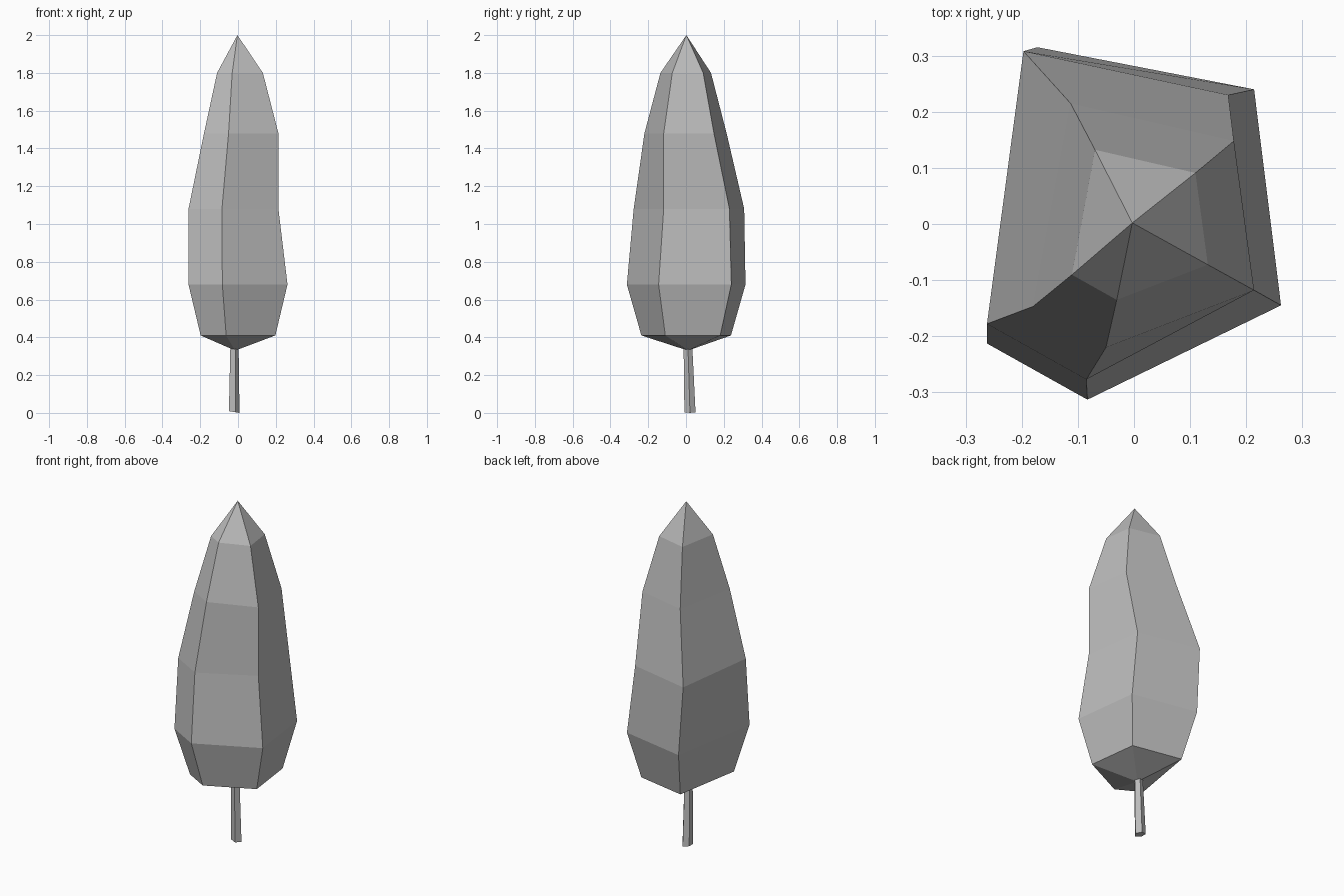
import bpy
import bmesh
from math import cos, sin, tau

default_cube = bpy.data.objects.get("Cube")
if default_cube:
    bpy.data.objects.remove(default_cube, do_unlink=True)


def make_material(name, colour):
    material = bpy.data.materials.new(name)
    material.use_nodes = True
    material.diffuse_color = colour
    material.node_tree.nodes["Principled BSDF"].inputs["Base Color"].default_value = colour
    return material


def loft(name, rings, material, bottom=None, top=None):
    """Bridge equal rings of points, closing each end with a point or a flat cap."""
    bm = bmesh.new()
    loops = [[bm.verts.new(point) for point in ring] for ring in rings]
    count = len(loops[0])
    for lower, upper in zip(loops, loops[1:]):
        for i in range(count):
            j = (i + 1) % count
            bm.faces.new((lower[i], lower[j], upper[j], upper[i]))
    for loop, tip in ((loops[0], bottom), (loops[-1], top)):
        if tip:
            apex = bm.verts.new(tip)
            for i in range(count):
                bm.faces.new((loop[i], loop[(i + 1) % count], apex))
        else:
            bm.faces.new(loop)
    bmesh.ops.recalc_face_normals(bm, faces=bm.faces)
    mesh = bpy.data.meshes.new(name)
    bm.to_mesh(mesh)
    bm.free()
    mesh.materials.append(material)
    obj = bpy.data.objects.new(name, mesh)
    bpy.context.collection.objects.link(obj)
    return obj


grey = make_material("plain grey", (0.5, 0.5, 0.5, 1))

# Foliage: irregular five-sided outlines, stacked and scaled up to a point
wide = [(-.262, -.213), (-.083, -.313), (.262, -.145), (.214, .24), (-.172, .315)]
middle = [(-.262, -.178), (-.085, -.277), (.214, -.118), (.168, .23), (-.197, .308)]
narrow = [(-.18, -.147), (-.05, -.22), (.214, -.118), (.178, .148), (-.113, .215)]
levels = [(wide, .755, .41), (wide, 1, .68), (middle, 1, 1.08),
          (narrow, 1, 1.48), (narrow, .615, 1.8)]
foliage_rings = [[(x * scale, y * scale, z) for x, y in outline]
                 for outline, scale, z in levels]
loft("foliage", foliage_rings, grey, bottom=(-.015, .01, .33), top=(-.003, .002, 2))


# Trunk: slim leaning post with a slightly tilted foot
def trunk_ring(cx, cy, radius, z, tilt):
    angles = [tau * i / 5 for i in range(5)]
    return [(cx + radius * cos(a), cy + radius * sin(a), z - tilt * cos(a)) for a in angles]


loft("trunk", [trunk_ring(-.023, .021, .031, .005, .005),
               trunk_ring(-.021, .01, .024, .36, 0)], grey)
